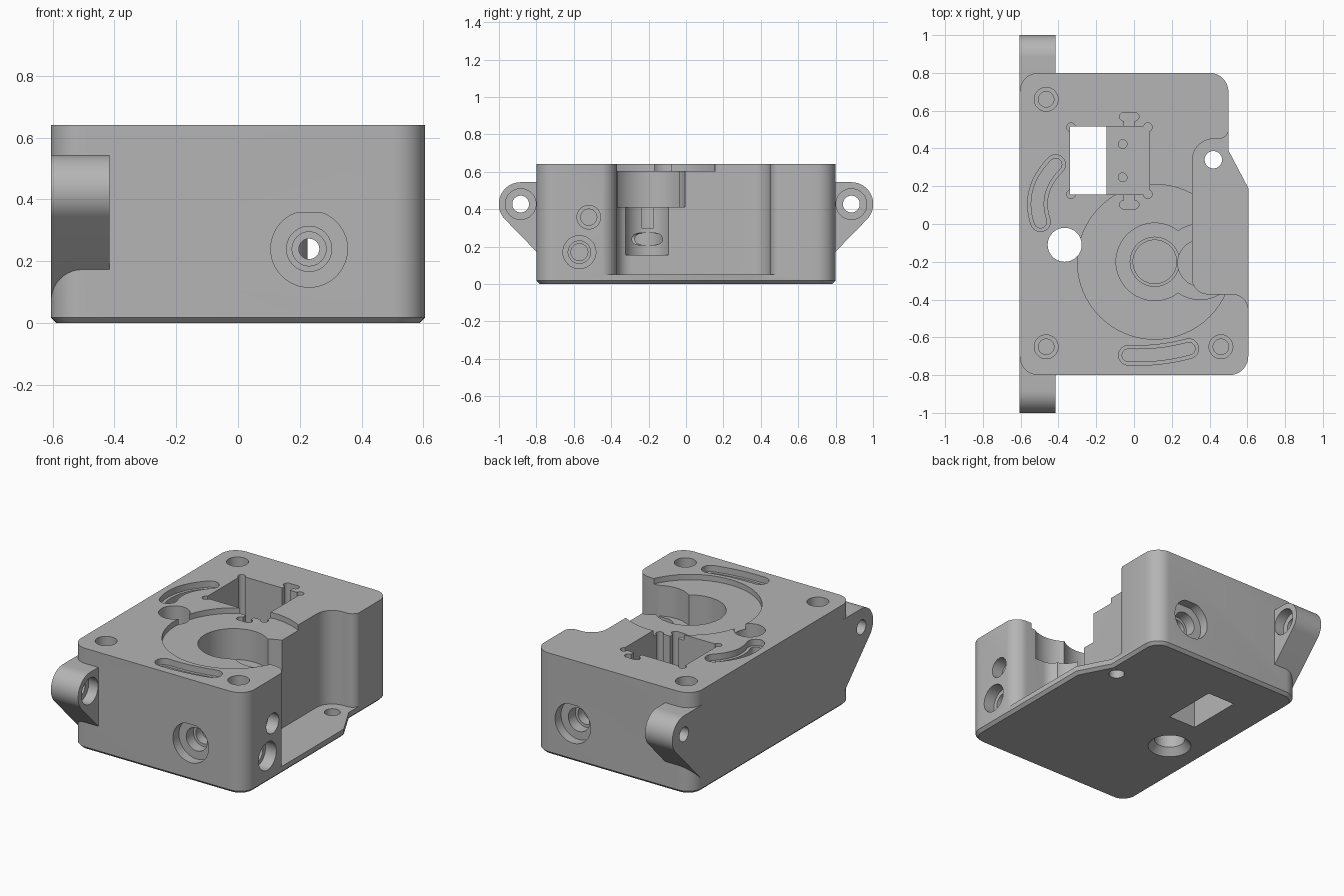
import bpy, bmesh, math
from mathutils import Vector

if "Cube" in bpy.data.objects:
    bpy.data.objects.remove(bpy.data.objects["Cube"], do_unlink=True)

grey = bpy.data.materials.new("plain_grey")
grey.use_nodes = True
colour = (0.46, 0.46, 0.46, 1)
grey.diffuse_color = colour
grey.node_tree.nodes["Principled BSDF"].inputs["Base Color"].default_value = colour

TOP = 0.64
OVER = TOP + 0.1
cutters = []


def place(axis, u, v, w):
    return {"x": (w, u, v), "y": (u, w, v), "z": (u, v, w)}[axis]


def loft(name, rings, axis, levels):
    """Closed solid through matching rings at the given levels."""
    bm = bmesh.new()
    rows = [[bm.verts.new(place(axis, u, v, w)) for u, v in ring]
            for ring, w in zip(rings, levels)]
    n = len(rows[0])
    for a, b in zip(rows, rows[1:]):
        for i in range(n):
            j = (i + 1) % n
            bm.faces.new((a[i], a[j], b[j], b[i]))
    bm.faces.new(rows[0])
    bm.faces.new(rows[-1])
    bmesh.ops.recalc_face_normals(bm, faces=bm.faces)
    mesh = bpy.data.meshes.new(name)
    bm.to_mesh(mesh)
    bm.free()
    mesh.materials.append(grey)
    obj = bpy.data.objects.new(name, mesh)
    bpy.context.collection.objects.link(obj)
    return obj


def prism(name, ring, axis, lo, hi):
    return loft(name, [ring, ring], axis, (lo, hi))


def cut(ring, axis, lo, hi):
    cutters.append(prism("cutter", ring, axis, lo, hi))


def circle(u, v, r, n=64):
    return [(u + r * math.cos(math.tau * i / n), v + r * math.sin(math.tau * i / n))
            for i in range(n)]


def bore(u, v, r, axis, lo, hi):
    cut(circle(u, v, r), axis, lo, hi)


def rect(x0, x1, y0, y1):
    return [(x0, y0), (x1, y0), (x1, y1), (x0, y1)]


def filleted(corners, steps=10):
    """Polygon with a radius given at each corner (0 keeps it sharp)."""
    out = []
    for i, (x, y, r) in enumerate(corners):
        p = Vector((x, y))
        if not r:
            out.append((x, y))
            continue
        a = (Vector(corners[i - 1][:2]) - p).normalized()
        b = (Vector(corners[(i + 1) % len(corners)][:2]) - p).normalized()
        half = a.angle(b) / 2
        centre = p + (a + b).normalized() * r / math.sin(half)
        s = p + a * r / math.tan(half) - centre
        e = p + b * r / math.tan(half) - centre
        for k in range(steps + 1):
            d = s.slerp(e, k / steps)
            out.append(tuple(centre + d.normalized() * r))
    return out


def arc_slot(start, middle, end, r, steps=16):
    """Round-ended slot along a gently bent path."""
    s, m, e = map(Vector, (start, middle, end))
    c = 2 * m - (s + e) / 2
    left, right = [], []
    for i in range(steps + 1):
        t = i / steps
        p = s * (1 - t) ** 2 + c * 2 * t * (1 - t) + e * t * t
        d = ((c - s) * (1 - t) + (e - c) * t).normalized()
        n = Vector((-d.y, d.x))
        left.append(p + n * r)
        right.append(p - n * r)
        if i == 0:
            d0, n0 = d, n
    angles = [math.pi * k / 12 for k in range(1, 12)]
    cap_e = [e + n * r * math.cos(a) + d * r * math.sin(a) for a in angles]
    cap_s = [s - n0 * r * math.cos(a) - d0 * r * math.sin(a) for a in angles]
    return [tuple(p) for p in left + cap_e + right[::-1] + cap_s]


def boolean(obj, other, operation):
    mod = obj.modifiers.new("join_or_cut", "BOOLEAN")
    mod.operation = operation
    mod.solver = "EXACT"
    mod.object = other


# Main block with rounded corners and a chamfered underside
outline = [(-.605, -.8, .1), (.605, -.8, .1), (.605, .19, 0), (.5, .39, 0),
           (.5, .8, .1), (-.605, .8, .1)]
C = .018
inner = [(-.605 + C, -.8 + C, .1 - C), (.605 - C, -.8 + C, .1 - C), (.605 - C, .186, 0),
         (.5 - C, .386, 0), (.5 - C, .8 - C, .1 - C), (-.605 + C, .8 - C, .1 - C)]
block = loft("housing_block", [filleted(inner), filleted(outline), filleted(outline)],
             "z", (0, C, TOP))

# Hinge ears, front and back
ears = []
for s in (-1, 1):
    R = .117
    arc = [(s * (.884 + R * math.cos(a)), .427 + R * math.sin(a))
           for a in (math.radians(-45 + 135 * k / 20) for k in range(21))]
    ring = arc + [(s * .69, .544), (s * .69, .06)]
    ears.append(prism("hinge_ear", ring, "x", -.605, -.415))
    bore(s * .884, .427, .045, "x", -.7, -.3)
    bore(s * .884, .427, .082, "x", -.48, -.3)

# Open side bay above the floor plate
bay = [(.31, .45, .11), (.502, .45, .055), (.502, .515, 0), (.8, .515, 0),
       (.8, -.47, 0), (.607, -.47, 0), (.607, -.37, .09), (.31, -.37, .08)]
cut(filleted(bay), "z", .05, OVER)
bore(.42, .34, .046, "z", -.1, .2)

# Round recess, main bore and the neighbouring gear bores
bore(.11, -.2, .41, "z", .605, OVER)
bore(.11, -.2, .205, "z", .41, OVER)
bore(.11, -.2, .13, "z", .3, .5)
bore(.11, -.2, .115, "z", .16, .5)
bore(.35, -.2, .2, "z", .411, .62)
bore(.355, -.207, .123, "z", .155, .5)

# Through hole with flared bottom
bore(-.367, -.11, .09, "z", -.1, OVER)
cutters.append(loft("cutter", [circle(-.367, -.11, .135), circle(-.367, -.11, .085)],
                    "z", (-.01, .05)))

# Square well: half open to below, with relieved corners and key slots
cut(rect(-.338, .082, .155, .515), "z", .2, OVER)
cut(rect(-.338, -.145, .155, .515), "z", -.1, .4)
for x in (-.333, .073):
    for y in (.158, .512):
        bore(x, y, .023, "z", .201, OVER)
for s in (-1, 1):
    mid = .335
    lo, hi = sorted((mid + s * .17, mid + s * .225))
    cut(rect(-.052, .002, lo, hi), "z", .21, OVER)
    y = mid + s * .233
    cut(arc_slot((-.053, y), (-.025, y), (.003, y), .023), "z", .205, OVER)
    bore(-.06, mid + s * .088, .023, "z", .1, .3)

# Corner screw holes
for x, y in ((-.465, .66), (-.465, -.65), (.46, -.65)):
    bore(x, y, .063, "z", .5, OVER)
    bore(x, y, .041, "z", .3, .55)

# Curved stepped slots
for path in (((-.415, .315), (-.503, .17), (-.495, .012)),
             ((-.03, -.695), (.13, -.69), (.29, -.66))):
    cut(arc_slot(*path, .052), "z", .6, OVER)
    cut(arc_slot(*path, .033), "z", .5, .62)

# Stepped holes in the right side
for y, z, radii in ((-.52, .357, (.063, .043)), (-.57, .17, (.088, .06, .045))):
    for k, r in enumerate(radii):
        bore(y, z, r, "x", .53 - .05 * k, .7)

# Shaft hole from front to back, with flat-topped stepped mouths
bore(.23, .24, .033, "y", -1, 1)
flat = [(x, min(z, .357)) for x, z in circle(.23, .24, .124)]
mouth = [p for i, p in enumerate(flat)
         if not (p[1] == .357 and flat[i - 1][1] == .357 and flat[i + 1][1] == .357)]
for s in (-1, 1):
    for ring, depth in ((mouth, .74), (circle(.23, .24, .073), .67),
                        (circle(.23, .24, .055), .61)):
        lo, hi = sorted((s * depth, s * .82))
        cut(ring, "y", lo, hi)

# Join the ears, make every cut, then bake the result
for ear in ears:
    boolean(block, ear, "UNION")
for c in cutters:
    c.hide_render = True
    boolean(block, c, "DIFFERENCE")
bpy.context.view_layer.update()
graph = bpy.context.evaluated_depsgraph_get()
baked = bpy.data.meshes.new_from_object(block.evaluated_get(graph))
block.modifiers.clear()
block.data = baked
for helper in ears + cutters:
    bpy.data.objects.remove(helper, do_unlink=True)

baked.materials.clear()
baked.materials.append(grey)
bpy.ops.object.select_all(action="DESELECT")
block.select_set(True)
bpy.context.view_layer.objects.active = block
bpy.ops.object.shade_smooth_by_angle(angle=math.radians(30))
